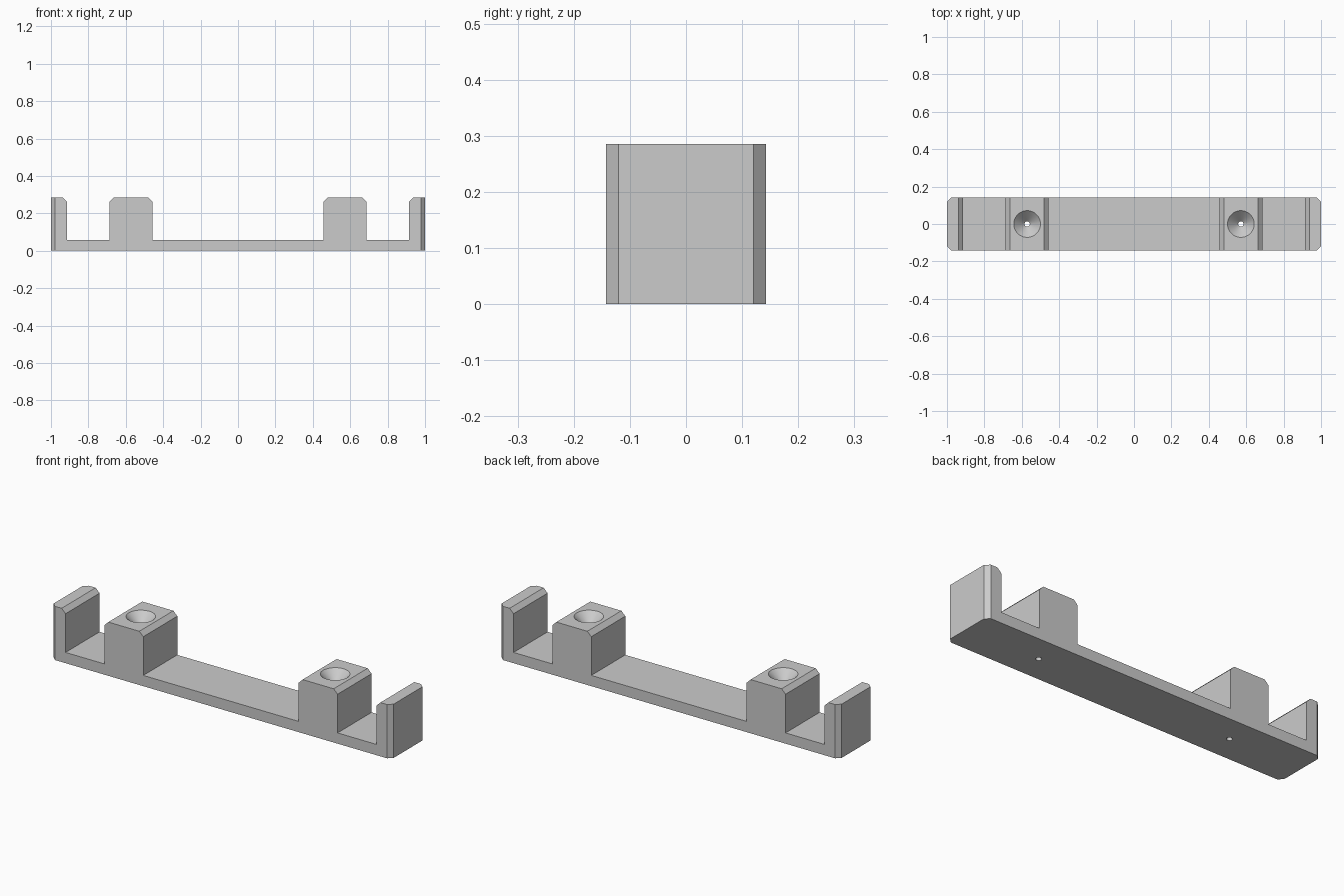
import bpy, bmesh, math

old = bpy.data.objects.get("Cube")
if old:
    bpy.data.objects.remove(old)

U = 2 / 70            # one design unit: the bar is 70 long
C = 0.8 * U           # chamfer
HALF_W, TOP, BASE = 5 * U, 10 * U, 2 * U
WALL, BLOCK_IN, BLOCK_OUT, HOLE = 32 * U, 16 * U, 24 * U, 20 * U

grey = bpy.data.materials.new("plain grey")
grey.use_nodes = True
grey.diffuse_color = (0.6, 0.6, 0.6, 1)
grey.node_tree.nodes["Principled BSDF"].inputs["Base Color"].default_value = (0.6, 0.6, 0.6, 1)


def make_object(name, bm):
    bmesh.ops.recalc_face_normals(bm, faces=bm.faces)
    mesh = bpy.data.meshes.new(name)
    bm.to_mesh(mesh)
    bm.free()
    mesh.materials.append(grey)
    obj = bpy.data.objects.new(name, mesh)
    bpy.context.collection.objects.link(obj)
    return obj


# Bar with two blocks and two end walls: mirrored side profile, extruded in depth
half = [(BLOCK_IN, BASE), (BLOCK_IN, TOP - C), (BLOCK_IN + C, TOP),
        (BLOCK_OUT - C, TOP), (BLOCK_OUT, TOP - C), (BLOCK_OUT, BASE),
        (WALL, BASE), (WALL, TOP - C), (WALL + C, TOP), (1, TOP), (1, 0)]
outline = half + [(-x, z) for x, z in reversed(half)]
bm = bmesh.new()
face = bm.faces.new([bm.verts.new((x, -HALF_W, z)) for x, z in outline])
new = bmesh.ops.extrude_face_region(bm, geom=[face])["geom"]
bmesh.ops.translate(bm, vec=(0, 2 * HALF_W, 0),
                    verts=[v for v in new if isinstance(v, bmesh.types.BMVert)])

# Chamfer the upright corners at both ends
corners = [e for e in bm.edges
           if all(abs(abs(v.co.x) - 1) < 1e-4 for v in e.verts)
           and abs(e.verts[0].co.z - e.verts[1].co.z) > BASE]
bmesh.ops.bevel(bm, geom=corners, offset=C, offset_type='OFFSET', segments=1,
                profile=0.5, affect='EDGES')
bar = make_object("mounting_bar", bm)

# Countersunk screw holes: a lathed cutter for each block
R_HEAD, R_SHAFT, EXTRA = 2.5 * U, 0.5 * U, 0.02
SIDES = 48
rings = [(R_SHAFT, -EXTRA), (R_SHAFT, TOP - (R_HEAD - R_SHAFT)),
         (R_HEAD, TOP), (R_HEAD, TOP + EXTRA)]
for side, label in ((1, "left"), (-1, "right")):
    bm = bmesh.new()
    loops = [[bm.verts.new((side * HOLE + r * math.cos(math.tau * i / SIDES),
                            r * math.sin(math.tau * i / SIDES), z))
              for i in range(SIDES)] for r, z in rings]
    for low, high in zip(loops, loops[1:]):
        for i in range(SIDES):
            j = (i + 1) % SIDES
            bm.faces.new((low[i], low[j], high[j], high[i]))
    bm.faces.new(loops[0])
    bm.faces.new(loops[-1])
    cutter = make_object(label + "_hole_cutter", bm)
    cutter.hide_render = True
    mod = bar.modifiers.new(label + "_hole", 'BOOLEAN')
    mod.operation = 'DIFFERENCE'
    mod.solver = 'EXACT'
    mod.object = cutter
    bpy.context.view_layer.objects.active = bar
    bpy.ops.object.modifier_apply(modifier=mod.name)
    bpy.data.objects.remove(cutter)

# Smooth hole walls, crisp edges elsewhere
bpy.ops.object.select_all(action='DESELECT')
bar.select_set(True)
bpy.context.view_layer.objects.active = bar
bpy.ops.object.shade_smooth_by_angle(angle=math.radians(25))
